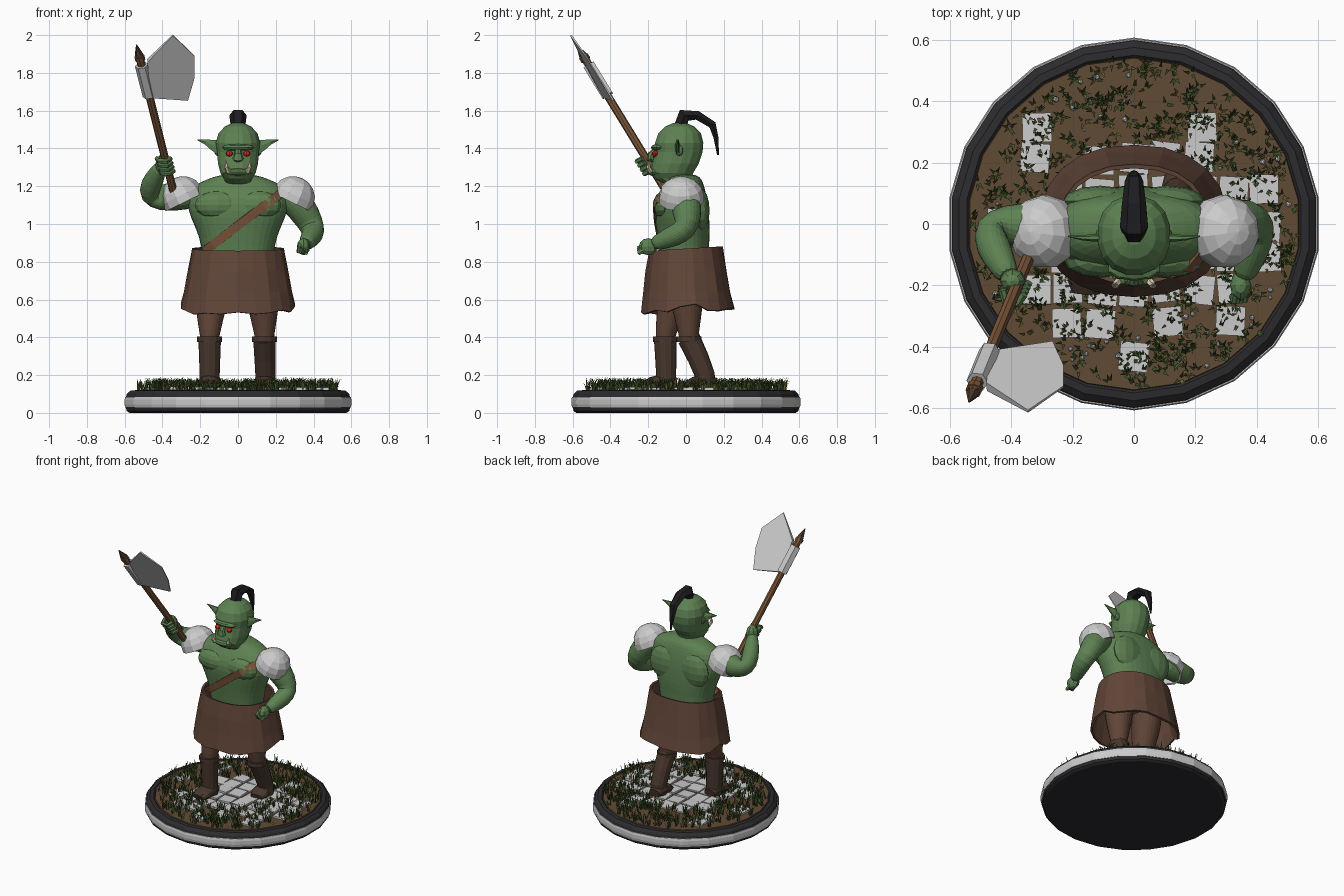
import bpy, bmesh, math, random
from mathutils import Vector, Matrix
from mathutils.bvhtree import BVHTree

if "Cube" in bpy.data.objects:
    bpy.data.objects.remove(bpy.data.objects["Cube"])

random.seed(4)
COL = dict(skin=(.11, .22, .085), leather=(.12, .06, .04), boot=(.065, .038, .026), strap=(.2, .09, .045),
           wood=(.19, .09, .04), black=(.012, .012, .014), red=(.7, .02, .01), tusk=(.7, .62, .42),
           dirt=(.12, .07, .035), dark=(.025, .025, .028), grass=(.06, .11, .025), dry=(.16, .14, .04))


def mat(key):
    m = bpy.data.materials.get(key) or bpy.data.materials.new(key)
    m.diffuse_color = (*COL[key], 1)
    m.use_nodes = True
    m.node_tree.nodes["Principled BSDF"].inputs["Base Color"].default_value = m.diffuse_color
    return m


def obj(name, bm, key=None, subsurf=0, solid=0):
    bmesh.ops.recalc_face_normals(bm, faces=bm.faces)
    me = bpy.data.meshes.new(name)
    bm.to_mesh(me)
    bm.free()
    o = bpy.data.objects.new(name, me)
    bpy.context.collection.objects.link(o)
    if key:
        me.materials.append(mat(key))
    if subsurf:
        o.modifiers.new("smooth", 'SUBSURF').levels = subsurf
    if solid:
        o.modifiers.new("thickness", 'SOLIDIFY').thickness = solid
    return o


def loft(name, rings, key=None, cap=True, **kw):
    bm = bmesh.new()
    vs = [[bm.verts.new(p) for p in r] for r in rings]
    n = len(vs[0])
    for a, b in zip(vs, vs[1:]):
        for i in range(n):
            bm.faces.new((a[i], a[(i + 1) % n], b[(i + 1) % n], b[i]))
    if cap:
        bm.faces.new(vs[0])
        bm.faces.new(vs[-1])
    return obj(name, bm, key, **kw)


def oval(z, cy, rx, ry, n=16, p=1.0):
    f = lambda c: math.copysign(abs(c) ** p, c)
    return [Vector((rx * f(math.cos(a)), cy + ry * f(math.sin(a)), z))
            for a in (2 * math.pi * (i + .5) / n for i in range(n))]


def tube(name, path, key=None, n=10, ref=(1, 0, 0), **kw):
    # path items: (x, y, z, half width along ref, half width across)
    P = [Vector(q[:3]) for q in path]
    rings = []
    for i, q in enumerate(path):
        t = (P[min(i + 1, len(P) - 1)] - P[max(i - 1, 0)]).normalized()
        u = Vector(ref)
        u = (u - t * u.dot(t)).normalized()
        v = t.cross(u)
        rings.append([P[i] + u * q[3] * math.cos(a) + v * q[-1] * math.sin(a)
                      for a in (2 * math.pi * k / n for k in range(n))])
    return loft(name, rings, key, **kw)


def ball(name, c, s, key=None, seg=12, rings=8, rot=None):
    bm = bmesh.new()
    bmesh.ops.create_uvsphere(bm, u_segments=seg, v_segments=rings, radius=1)
    m = Matrix.Translation(c) @ (rot or Matrix()) @ Matrix.Diagonal((*s, 1))
    bmesh.ops.transform(bm, matrix=m, verts=bm.verts)
    return obj(name, bm, key)


# Display base: dark core, grey band, dirt top
N = 22
loft("base_foot", [oval(z, 0, r, r, N) for z, r in ((0, .58), (.01, .595), (.03, .6))], "dark")
loft("base_band", [oval(z, 0, r, r, N) for z, r in ((.028, .603), (.045, .607), (.07, .607), (.085, .603))])
loft("base_rim", [oval(z, 0, r, r, N) for z, r in ((.08, .6), (.1, .595), (.118, .575), (.12, .55), (.11, .54))], "dark")
loft("ground", [oval(z, 0, r, r, N) for z, r in ((.1, .545), (.122, .54), (.124, .3))], "dirt")

# Paving tiles and pebbles
bm = bmesh.new()
for i in range(-4, 5):
    for j in range(-4, 5):
        x, y = i * .107 + random.uniform(-.008, .008), j * .107 + random.uniform(-.008, .008)
        r = math.hypot(x, y)
        if r < .45 and (r < .26 or random.random() < .5):
            m = (Matrix.Translation((x, y, .126)) @ Matrix.Rotation(random.uniform(-.12, .12), 4, 'Z')
                 @ Matrix.Rotation(random.uniform(-.05, .05), 4, 'X') @ Matrix.Diagonal((.095, .095, .018, 1)))
            bmesh.ops.create_cube(bm, size=1, matrix=m)
for k in range(70):
    a, r = random.uniform(0, 6.283), random.uniform(.27, .52)
    m = Matrix.Translation((r * math.cos(a), r * math.sin(a), .127)) @ Matrix.Rotation(a * 5, 4, (1, 1, 1))
    bmesh.ops.create_icosphere(bm, subdivisions=1, radius=random.uniform(.005, .011), matrix=m)
obj("paving_and_pebbles", bm)

# Grass tufts
for name, key, count in (("grass", "grass", 420), ("dry_grass", "dry", 90)):
    bm = bmesh.new()
    for k in range(count):
        a, r = random.uniform(0, 6.283), .53 * math.sqrt(random.uniform(.2, 1))
        for b in range(4):
            t = random.uniform(0, 6.283)
            d, s = Vector((math.cos(t), math.sin(t), 0)), Vector((-math.sin(t), math.cos(t), 0)) * .0045
            p = Vector((r * math.cos(a), r * math.sin(a), .12)) + d * .006
            h = random.uniform(.035, .07)
            q = p + d * .008 + Vector((0, 0, h * .6))
            v = [bm.verts.new(c) for c in (p - s, p + s, q + s * .8, p + d * .022 + Vector((0, 0, h)), q - s * .8)]
            bm.faces.new(v)
    obj(name, bm, key)

# Legs, boots, cuffs: right leg forward, left leg trailing
LEGS = (("right", -.15, (-.14, -.045, .66), (-.15, -.11, .42), (-.15, -.105, .2), -.235, -.06),
        ("left", .14, (.13, .0, .66), (.14, .015, .42), (.145, .1, .2), -.01, .15))
for side, x, hip, knee, ank, toe, heel in LEGS:
    mid = (Vector(hip) + Vector(knee)) / 2
    tube(side + "_leg", [(hip[0] * .85, 0, .8, .11), (*hip, .1), (*mid, .082), (*knee, .055), (*knee[:2], .36, .05)],
         "leather", 12, subsurf=1)
    low = Vector(ank).lerp(Vector(knee), .4)
    tube(side + "_boot", [(ank[0], ank[1], .13, .055), (*ank, .053), (*low, .056), (*knee[:2], .395, .06)], "boot", 12)
    tube(side + "_boot_cuff", [(*knee[:2], .375, .066), (*knee[:2], .405, .066)], "boot", 12)
    s = math.copysign(1, x)
    tube(side + "_foot", [(x, heel + .01, .155, .04, .03), (x, ank[1], .165, .056, .045),
                          (x + s * .004, toe + .05, .155, .062, .035), (x + s * .006, toe + .01, .145, .045, .02)], "boot", 12)

# Leather skirt with ragged hem
rings = []
for z, cy, rx, ry in ((.87, 0, .245, .195), (.75, .003, .265, .215), (.64, .007, .285, .23), (.55, .01, .305, .248)):
    ring = oval(z, cy, rx, ry, 22, .9)
    for i, p in enumerate(ring):
        if z < .6:
            p.z += random.uniform(-.012, .012) - .028 * max(0, -p.y / .25) + (.025 if i in (0, 10, 21) else 0)
        elif z < .8:
            p.xy *= 1 + .015 * (-1) ** i
        else:
            p.z += .06 * p.y
    rings.append(ring)
loft("skirt", rings, "leather", cap=False, solid=.014)

# Torso and chest muscles
T = ((.7, 0, .17, .13), (.84, -.01, .19, .13), (.93, -.012, .207, .14), (1.0, -.018, .238, .145),
     (1.07, -.025, .268, .148), (1.14, -.025, .275, .138), (1.2, -.012, .25, .11), (1.235, -.005, .17, .09), (1.265, -.015, .09, .075))
torso = loft("torso", [oval(z, cy, rx, ry, 18, .88) for z, cy, rx, ry in T], "skin", subsurf=1)
trees = []
for s in (-1, 1):
    pec = ball("chest_muscle", (s * .105, -.115, 1.1), (.125, .06, .075), "skin")
    ball("back_muscle", (s * .11, .075, 1.07), (.12, .05, .12), "skin")
    trees.append(pec)
trees = [BVHTree.FromPolygons([v.co for v in o.data.vertices], [p.vertices for p in o.data.polygons])
         for o in trees + [torso]]

# Diagonal chest strap laid on the torso surface
bm = bmesh.new()
prev = None
for k in range(10):
    c = Vector((.23, 0, 1.165)).lerp(Vector((-.18, 0, .855)), k / 9)
    row = []
    for e in (-1, 1):
        q = c + Vector((-.6, 0, .8)) * .023 * e
        hits = [h.y for h in (t.ray_cast(Vector((q.x, -1, q.z)), Vector((0, 1, 0)))[0] for t in trees) if h]
        row.append(bm.verts.new((q.x, min(hits, default=-.1) - .006, q.z)))
    if prev:
        bm.faces.new((prev[0], prev[1], row[1], row[0]))
    prev = row
obj("chest_strap", bm, "strap", solid=.012)

# Arms: right raised with axe, left hanging forward
tube("right_arm", [(-.22, -.01, 1.16, .085), (-.33, -.01, 1.15, .082), (-.42, 0, 1.135, .07), (-.475, -.015, 1.15, .06),
                   (-.46, -.075, 1.21, .062), (-.425, -.14, 1.275, .045), (-.405, -.175, 1.31, .036)],
     "skin", 12, ref=(0, .3, 1), subsurf=1)
tube("left_arm", [(.23, -.01, 1.18, .085), (.31, -.005, 1.12, .085), (.365, .01, 1.04, .08), (.4, .0, .97, .064),
                  (.395, -.06, .94, .062), (.37, -.13, .91, .047), (.355, -.18, .89, .036)], "skin", 12, subsurf=1)
axis = Vector((-.185, -.45, .74)).normalized()
grip = Vector((-.385, -.205, 1.315))
ball("right_fist", grip + Vector((-.01, .02, 0)), (.042, .04, .055), "skin", 8, 6)
ball("left_fist", (.347, -.2, .88), (.035, .05, .045), "skin", 8, 6)
for k in range(4):
    c = grip + axis * (.026 * k - .04)
    tube("right_finger", [(*(c + Vector(d)), .014) for d in ((-.035, .01, 0), (-.025, -.03, -.012), (.015, -.035, -.015), (.035, -.005, 0))],
         "skin", 6, ref=axis)
    x = .33 + .011 * k
    tube("left_finger", [(x, -.215, .895 - .01 * k, .012), (x - .005, -.25, .875 - .01 * k, .012), (x - .012, -.235, .85, .01)], "skin", 6)

# Shoulder plates: tilted domes
for s in (-1, 1):
    bm = bmesh.new()
    bmesh.ops.create_uvsphere(bm, u_segments=11, v_segments=9, radius=.125)
    bmesh.ops.delete(bm, geom=[v for v in bm.verts if v.co.z < -.03], context='VERTS')
    for v in bm.verts:
        if v.co.z < .03:
            v.co.xy *= .97
    m = Matrix.Translation((s * .29, -.025, 1.135)) @ Matrix.Rotation(s * .45, 4, 'Y')
    bmesh.ops.transform(bm, matrix=m @ Matrix.Diagonal((.95, 1, .95, 1)), verts=bm.verts)
    obj("shoulder_plate", bm, solid=.012)

# Head, brow, nose, lip, eyes, ears, tusks
H = ((1.2, -.015, .085, .075), (1.24, -.07, .075, .1), (1.27, -.075, .095, .115), (1.32, -.055, .108, .125),
     (1.38, -.038, .112, .128), (1.43, -.036, .12, .13), (1.48, -.034, .105, .115), (1.515, -.033, .072, .08), (1.535, -.033, .03, .035))
loft("head", [oval(*h, 16, .92) for h in H], "skin")
ball("brow", (0, -.145, 1.405), (.088, .04, .02), "skin", 10, 6)
tube("nose", [(0, -.155, 1.4, .014, .012), (0, -.185, 1.365, .022, .02), (0, -.188, 1.345, .032, .02), (0, -.165, 1.335, .02, .01)], "skin", 8)
ball("lower_lip", (0, -.165, 1.275), (.07, .04, .022), "skin", 10, 6)
for s in (-1, 1):
    ball("eye", (s * .046, -.163, 1.373), (.02, .017, .015), "red", 8, 6)
    tube("tusk", [(s * .05, -.185, 1.275, .013), (s * .062, -.2, 1.3, .012), (s * .064, -.195, 1.335, .002)], "tusk", 6)
    tube("ear", [(s * .1, -.045, 1.405, .014, .042), (s * .135, -.045, 1.42, .012, .032),
                 (s * .17, -.045, 1.433, .008, .016), (s * .215, -.04, 1.445, .002, .002)], "skin", 6, ref=(0, 1, 0))
    ball("ear_lobe", (s * .108, -.035, 1.39), (.018, .022, .03), "skin", 8, 6)

# Swept-back top knot
tube("hair", [(0, -.035, 1.5, .036, .04), (0, -.01, 1.575, .046, .042), (0, .06, 1.575, .04, .027),
              (0, .14, 1.525, .03, .024), (0, .158, 1.46, .022, .015), (0, .17, 1.365, .004, .006)], "black", 6)

# Axe: shaft, socket, spike, blade
a0, a1 = Vector((-.34, -.1, 1.165)), Vector((-.525, -.55, 1.9))
tube("axe_shaft", [(*a0, .021), (*a1, .021)], "wood", 8)
tube("axe_socket", [(*a0.lerp(a1, t), .036, .036) for t in (.7, .92)], None, 6)
tube("axe_collar", [(*a0.lerp(a1, t), .027) for t in (.955, .985)], "wood", 8)
tube("axe_spike", [(*a1, .022), (*(a1 + axis * .06), .002)], "boot", 6)
B = [Vector(p) for p in ((-.48, -.53, 1.865), (-.345, -.61, 2.0), (-.23, -.53, 1.89), (-.23, -.46, 1.775),
                         (-.265, -.385, 1.655), (-.465, -.425, 1.675))]
nrm = (B[1] - B[4]).cross(B[2] - B[0]).normalized()
W = (.016, .005, .003, .003, .005, .016)
loft("axe_blade", [[p + nrm * w * s for p, w in zip(B, W)] for s in (-1, 1)])
